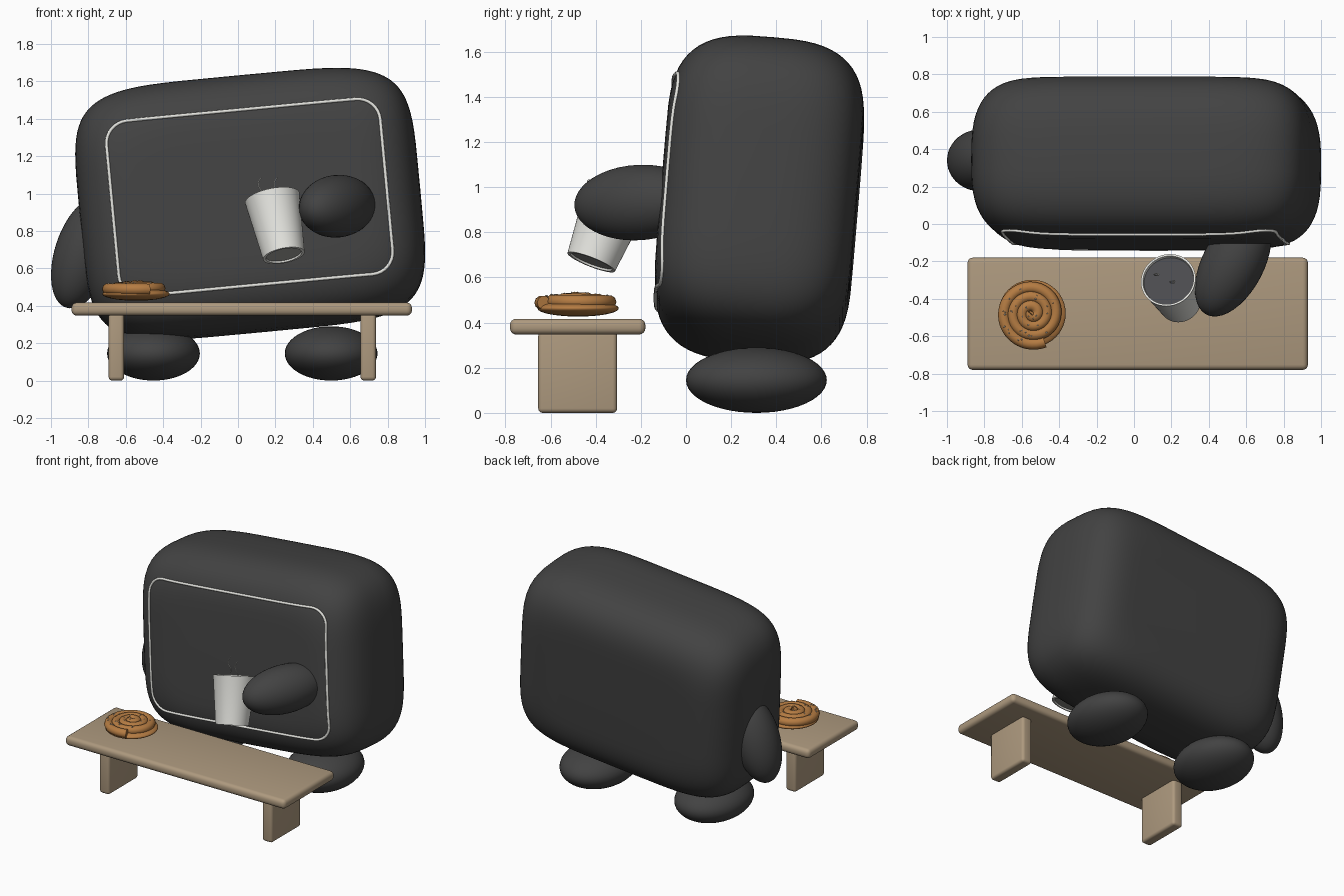
import bpy, bmesh, random
from math import sin, cos, pi, tau, radians, copysign
from mathutils import Vector, Matrix, Euler
from mathutils.bvhtree import BVHTree

if "Cube" in bpy.data.objects:
    bpy.data.objects.remove(bpy.data.objects["Cube"])


def material(name, color):
    m = bpy.data.materials.new(name)
    m.use_nodes = True
    m.diffuse_color = (*color, 1)
    bsdf = m.node_tree.nodes["Principled BSDF"]
    bsdf.inputs["Base Color"].default_value = (*color, 1)
    bsdf.inputs["Roughness"].default_value = 0.7
    return m


CHARCOAL = material("charcoal", (0.055, 0.055, 0.055))
WOOD = material("light wood", (0.42, 0.32, 0.21))
WHITE = material("off white", (0.78, 0.78, 0.74))
GREY = material("shadow grey", (0.36, 0.36, 0.34))
DRINK = material("dark drink", (0.07, 0.07, 0.075))
PASTRY = material("baked pastry", (0.46, 0.20, 0.055))
SUGAR = material("sugar", (0.62, 0.56, 0.47))


def add_mesh(name, bm, mat, matrix=Matrix(), smooth=True):
    bmesh.ops.recalc_face_normals(bm, faces=bm.faces)
    mesh = bpy.data.meshes.new(name)
    bm.to_mesh(mesh)
    bm.free()
    mesh.materials.append(mat)
    obj = bpy.data.objects.new(name, mesh)
    bpy.context.collection.objects.link(obj)
    obj.matrix_world = matrix
    if smooth:
        select(obj)
        bpy.ops.object.shade_smooth_by_angle(angle=radians(40))
    return obj


def select(obj):
    bpy.ops.object.select_all(action='DESELECT')
    obj.select_set(True)
    bpy.context.view_layer.objects.active = obj


def ellipsoid(name, center, radii, mat, rot=(0, 0, 0)):
    bm = bmesh.new()
    bmesh.ops.create_uvsphere(bm, u_segments=40, v_segments=24, radius=1)
    bmesh.ops.scale(bm, vec=radii, verts=bm.verts)
    turn = Euler([radians(a) for a in rot]).to_matrix().to_4x4()
    return add_mesh(name, bm, mat, Matrix.Translation(center) @ turn)


def box(name, low, high, bevel, mat):
    low, high = Vector(low), Vector(high)
    bm = bmesh.new()
    bmesh.ops.create_cube(bm, size=1)
    bmesh.ops.scale(bm, vec=high - low, verts=bm.verts)
    bmesh.ops.bevel(bm, geom=bm.edges[:], offset=bevel, segments=4,
                    profile=0.5, affect='EDGES')
    return add_mesh(name, bm, mat, Matrix.Translation((low + high) / 2))


def loft(rings, closed_ends=True):
    bm = bmesh.new()
    loops = [[bm.verts.new(p) for p in ring] for ring in rings]
    n = len(loops[0])
    for a, b in zip(loops, loops[1:]):
        for i in range(n):
            j = (i + 1) % n
            bm.faces.new((a[i], a[j], b[j], b[i]))
    if closed_ends:
        bm.faces.new(loops[0])
        bm.faces.new(loops[-1])
    return bm


def lathe(profile, n=48):
    return loft([[(r * cos(tau * i / n), r * sin(tau * i / n), z)
                  for i in range(n)] for r, z in profile])


def tube(name, points, radius, mat, matrix=Matrix(), cyclic=False):
    curve = bpy.data.curves.new(name, 'CURVE')
    curve.dimensions = '3D'
    curve.bevel_depth = radius
    curve.bevel_resolution = 3
    curve.use_fill_caps = True
    spline = curve.splines.new('POLY')
    spline.points.add(len(points) - 1)
    for p, co in zip(spline.points, points):
        p.co = (*co, 1)
    spline.use_cyclic_u = cyclic
    curve.materials.append(mat)
    obj = bpy.data.objects.new(name, curve)
    bpy.context.collection.objects.link(obj)
    obj.matrix_world = matrix
    select(obj)
    bpy.ops.object.convert(target='MESH')
    bpy.ops.object.shade_smooth_by_angle(angle=radians(40))
    return obj


def power(v, p):
    return copysign(abs(v) ** p, v)


# Soft pillow-shaped body, leaning back and to one side
W, H, D, EDGE = 0.913, 0.685, 0.435, 0.4
SIDES, STEPS = 96, 32
rings = []
for k in range(STEPS + 1):
    t = -pi / 2 + pi * k / STEPS
    inset = EDGE * (1 - max(cos(t), 0) ** (2 / 3))
    y = D * power(sin(t), 2 / 3)
    rings.append([((W - inset) * power(cos(tau * i / SIDES), 0.4), y,
                   (H - inset) * power(sin(tau * i / SIDES), 0.4))
                  for i in range(SIDES)])
bm = loft(rings)
surface = BVHTree.FromBMesh(bm)
lean = Euler((radians(-4.8), radians(-5.4), 0)).to_matrix().to_4x4()
pose = Matrix.Translation((0.065, 0.325, 0.945)) @ lean
add_mesh("body", bm, CHARCOAL, pose)

# Thin rounded outline laid on the front of the body
FW, FH, FR = 0.735, 0.472, 0.12
outline = []
corners = [(1, 1), (-1, 1), (-1, -1), (1, -1)]
for q, (sx, sz) in enumerate(corners):
    for k in range(9):
        a = (q + k / 8) * pi / 2
        outline.append(Vector((sx * (FW - FR) + FR * cos(a), 0,
                               sz * (FH - FR) + FR * sin(a))))
path = []
for a, b in zip(outline, outline[1:] + outline[:1]):
    count = max(1, int((b - a).length / 0.05))
    path += [a.lerp(b, k / count) for k in range(count)]
for p in path:
    hit = surface.ray_cast(Vector((p.x, -1, p.z)), Vector((0, 1, 0)))[0]
    p.y = hit.y - 0.002
tube("front_outline", path, 0.009, WHITE, pose, cyclic=True)

# Feet and arms
for side, x in (("right", -0.452), ("left", 0.498)):
    ellipsoid(side + "_foot", (x, 0.312, 0.145), (0.248, 0.312, 0.145), CHARCOAL)
ellipsoid("right_arm", (-0.824, 0.34, 0.685), (0.155, 0.165, 0.31),
          CHARCOAL, (0, 18, 0))
ellipsoid("left_arm", (0.53, -0.21, 0.932), (0.165, 0.31, 0.167),
          CHARCOAL, (3, 0, -27.6))

# Bench
box("bench_top", (-0.89, -0.78, 0.347), (0.93, -0.18, 0.417), 0.028, WOOD)
for name, x in (("right", -0.692), ("left", 0.655)):
    box(name + "_bench_leg", (x, -0.655, 0), (x + 0.083, -0.305, 0.36), 0.02, WOOD)

# Tilted cup with drink and steam
base, top = Vector((0.245, -0.42, 0.668)), Vector((0.183, -0.30, 0.975))
axis = top - base
L = axis.length
cup_pose = Matrix.Translation(base) @ axis.to_track_quat('Z', 'Y').to_matrix().to_4x4()
cup = [(0.094, 0.014), (0.098, 0), (0.113, 0), (0.147, L - 0.006), (0.149, L),
       (0.138, L), (0.134, L - 0.03), (0.13, L - 0.035)]
add_mesh("cup", lathe(cup), WHITE, cup_pose)
add_mesh("cup_underside", lathe([(0.095, 0.009), (0.095, 0.013)]), GREY, cup_pose)
add_mesh("drink", lathe([(0.133, L - 0.026), (0.135, L - 0.018)]), DRINK, cup_pose)
for n, (x, y) in enumerate(((0.12, -0.27), (0.205, -0.31))):
    wisp = [(x + 0.012 * sin(k * 0.55), y + 0.006 * cos(k * 0.55), 0.965 + 0.01 * k)
            for k in range(13)]
    tube(f"steam_{n + 1}", wisp, 0.0035, WHITE)

# Spiral bun: rounded base and a coiled rope of dough
BUN = Vector((-0.545, -0.478, 0))
ellipsoid("bun_base", BUN + Vector((0, 0, 0.463)), (0.18, 0.18, 0.036), PASTRY)
coil = []
TURNS, N = 3.3, 150
for k in range(N + 1):
    f = k / N
    a = radians(-66) - tau * TURNS * f
    r = 0.160 * (1 - f) + 0.006
    coil.append(BUN + Vector((r * cos(a), r * sin(a), 0.488 + 0.018 * f)))
tube("bun_coil", coil, 0.031, PASTRY)

# Sugar crumbs scattered on the coil
random.seed(4)
bm = bmesh.new()
for n in range(34):
    p = random.choice(coil) + Vector((random.uniform(-0.012, 0.012),
                                      random.uniform(-0.012, 0.012), 0.029))
    bmesh.ops.create_icosphere(bm, subdivisions=1, radius=random.uniform(0.003, 0.006),
                               matrix=Matrix.Translation(p))
add_mesh("sugar_crumbs", bm, SUGAR, smooth=False)
